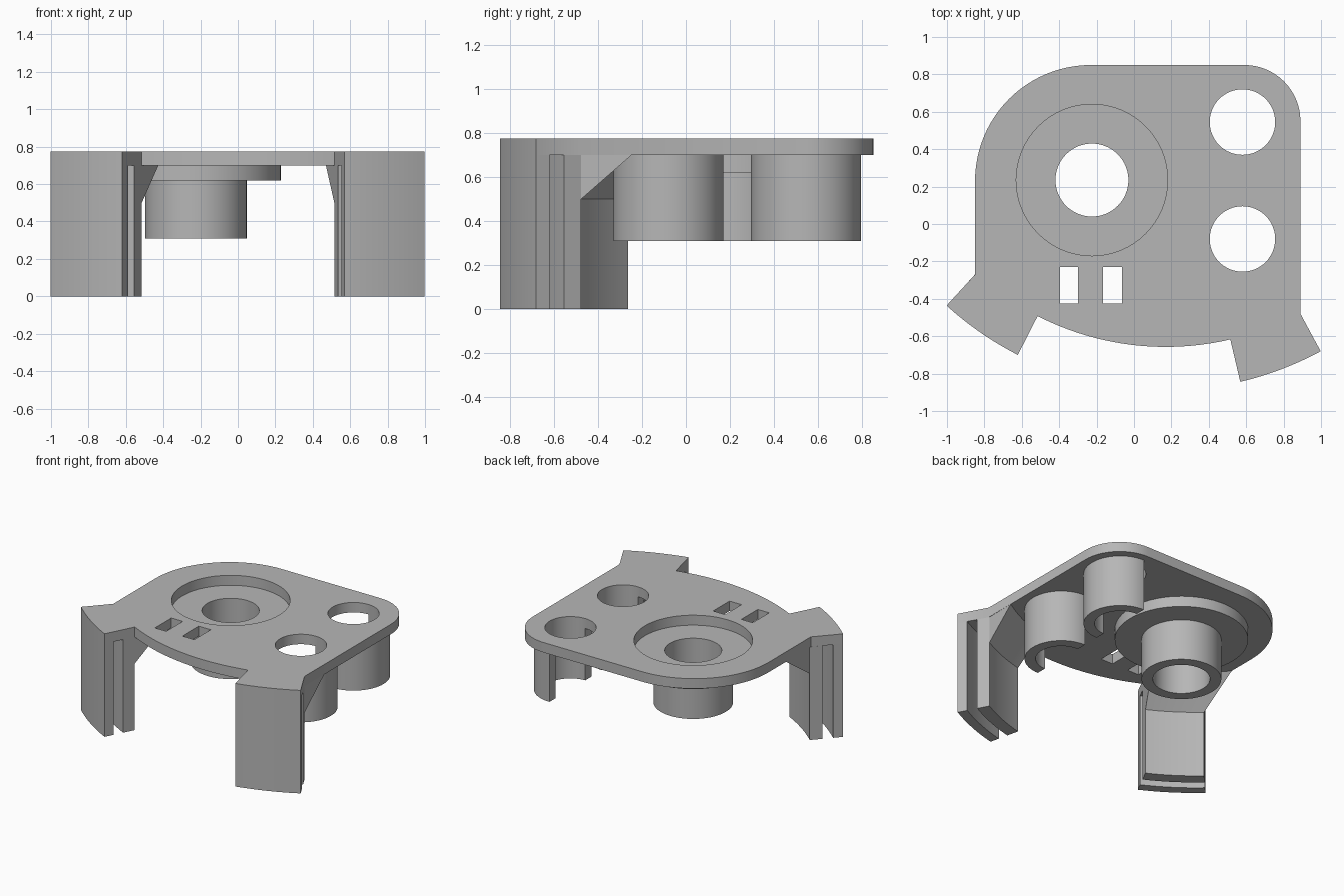
import bpy, bmesh, math
from math import sin, cos, asin, pi

cube = bpy.data.objects.get("Cube")
if cube:
    bpy.data.objects.remove(cube, do_unlink=True)

grey = bpy.data.materials.new("matte grey")
grey.use_nodes = True
grey.diffuse_color = (0.47, 0.47, 0.47, 1)
grey.node_tree.nodes["Principled BSDF"].inputs["Base Color"].default_value = (0.47, 0.47, 0.47, 1)

# Main dimensions
TOP, UNDER, BOSS_LOW = 0.775, 0.70, 0.31
HUB_X, HUB_Y = 0.17, 0.85          # centre of the curved front edge
R_IN, R_OUT = 1.507, 1.74          # inner and outer leg radii
RIGHT_LEG = (-0.739, -0.472)       # angles, measured from the front
LEFT_LEG = (0.231, 0.496)
SIDE_R, SIDE_L = -0.85, 0.89       # plate sides
BOSS = (-0.225, 0.235)
TUBES = {"front": (0.58, -0.08), "back": (0.58, 0.545)}


def arc(cx, cy, r, a0, a1, n):
    return [(cx + r * cos(a0 + (a1 - a0) * i / n), cy + r * sin(a0 + (a1 - a0) * i / n))
            for i in range(n + 1)]


def circle(c, r, n=64):
    return arc(*c, r, 0, 2 * pi, n)[:-1]


def hub(r, a):
    return HUB_X + r * sin(a), HUB_Y - r * cos(a)


def hub_arc(r, a0, a1, n=16):
    return [hub(r, a0 + (a1 - a0) * i / n) for i in range(n + 1)]


def finish(name, bm):
    bmesh.ops.remove_doubles(bm, verts=bm.verts, dist=0.0002)
    bmesh.ops.recalc_face_normals(bm, faces=bm.faces)
    mesh = bpy.data.meshes.new(name)
    bm.to_mesh(mesh)
    bm.free()
    mesh.materials.clear()
    mesh.materials.append(grey)
    obj = bpy.data.objects.new(name, mesh)
    bpy.context.collection.objects.link(obj)
    bpy.ops.object.select_all(action='DESELECT')
    obj.select_set(True)
    bpy.context.view_layer.objects.active = obj
    bpy.ops.object.shade_smooth_by_angle(angle=math.radians(30))
    return obj


def prism(name, loops, z0, z1):
    """Extrude an outline, with any further loops as holes."""
    curve = bpy.data.curves.new(name + " outline", 'CURVE')
    curve.dimensions = '2D'
    curve.fill_mode = 'BOTH'
    curve.extrude = (z1 - z0) / 2
    for loop in loops:
        spline = curve.splines.new('POLY')
        spline.points.add(len(loop) - 1)
        for p, (x, y) in zip(spline.points, loop):
            p.co = (x, y, 0, 1)
        spline.use_cyclic_u = True
    temp = bpy.data.objects.new(name + " temp", curve)
    bpy.context.collection.objects.link(temp)
    deps = bpy.context.evaluated_depsgraph_get()
    mesh = bpy.data.meshes.new_from_object(temp.evaluated_get(deps))
    bm = bmesh.new()
    bm.from_mesh(mesh)
    bmesh.ops.translate(bm, verts=bm.verts, vec=(0, 0, (z0 + z1) / 2))
    bpy.data.objects.remove(temp, do_unlink=True)
    bpy.data.curves.remove(curve)
    bpy.data.meshes.remove(mesh)
    return finish(name, bm)


def rect(x0, x1, y0, y1):
    return [(x0, y0), (x1, y0), (x1, y1), (x0, y1)]


# Top plate with feet, recess, tube holes and two slots
outline = (arc(0.59, 0.55, 0.30, 0, pi / 2, 16)
           + arc(-0.23, 0.23, 0.62, pi / 2, pi, 24)
           + [(SIDE_R, -0.27)]
           + hub_arc(R_OUT, *RIGHT_LEG)
           + hub_arc(R_IN, RIGHT_LEG[1], LEFT_LEG[0], 32)
           + hub_arc(R_OUT, *LEFT_LEG)
           + [(SIDE_L, -0.48)])
holes = [circle(BOSS, 0.405)] + [circle(c, 0.175) for c in TUBES.values()]
holes += [rect(-0.395, -0.30, -0.425, -0.23), rect(-0.165, -0.065, -0.425, -0.23)]
prism("top_plate", [outline] + holes, UNDER, TOP)

# Recessed flange and central boss
prism("recess_flange", [circle(BOSS, 0.455), circle(BOSS, 0.195)], 0.62, UNDER)
prism("central_boss", [circle(BOSS, 0.272), circle(BOSS, 0.195)], BOSS_LOW, 0.62)

# Half tubes, open towards the boss
for place, c in TUBES.items():
    ring = arc(*c, 0.25, -pi / 2, pi / 2, 32) + arc(*c, 0.175, pi / 2, -pi / 2, 32)
    prism(place + "_half_tube", [ring], BOSS_LOW, UNDER)


def gusset(name, leg, inner):
    """Sloped brace from the leg's inner wall to the plate underside."""
    bm = bmesh.new()
    r_top = R_IN - 0.195
    rows = [[bm.verts.new((*p, z)) for p in pts] for pts, z in (
        (hub_arc(R_IN, *leg), 0.5), (hub_arc(R_IN, *leg), UNDER), (hub_arc(r_top, *inner), UNDER))]
    for k in range(3):
        a, b = rows[k], rows[(k + 1) % 3]
        for i in range(len(a) - 1):
            bm.faces.new((a[i], a[i + 1], b[i + 1], b[i]))
    for end in (0, -1):
        bm.faces.new([row[end] for row in rows])
    finish(name, bm)


# Legs: two curved walls with a slit between, plus the brace
r_top = R_IN - 0.195
braces = {"right": (asin((SIDE_R - HUB_X) / r_top), RIGHT_LEG[1]),
          "left": (LEFT_LEG[0], asin((SIDE_L - HUB_X) / r_top))}
for side, leg in (("right", RIGHT_LEG), ("left", LEFT_LEG)):
    for wall, r0, r1 in (("inner", R_IN, 1.597), ("outer", 1.67, R_OUT)):
        prism(f"{side}_leg_{wall}_wall", [hub_arc(r0, *leg) + hub_arc(r1, *leg)[::-1]], 0, UNDER)
    gusset(side + "_leg_brace", leg, braces[side])
